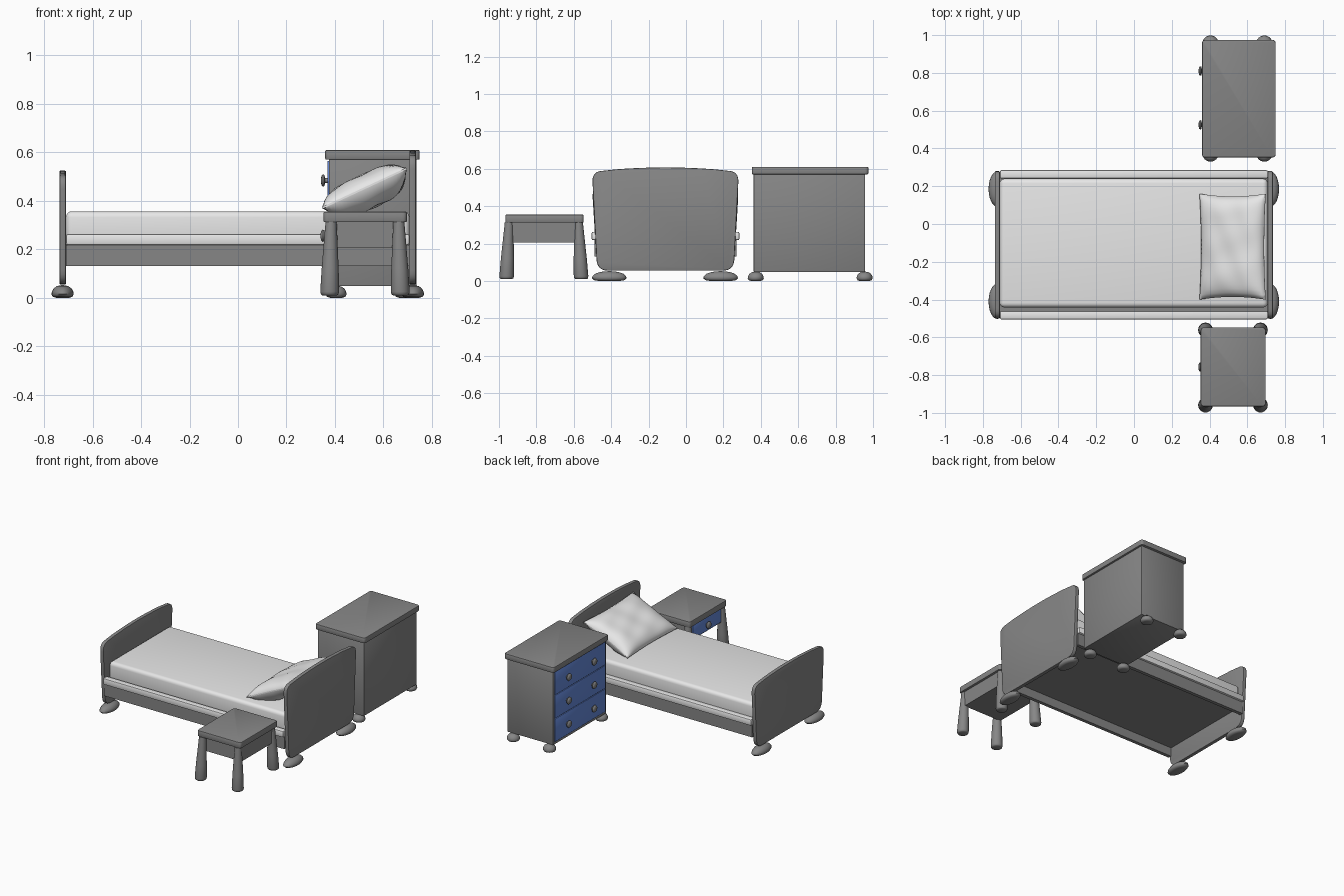
import bpy, bmesh, math
from mathutils import Vector, Matrix

cube = bpy.data.objects.get("Cube")
if cube:
    bpy.data.objects.remove(cube, do_unlink=True)


def material(name, rgb):
    m = bpy.data.materials.new(name)
    m.use_nodes = True
    m.diffuse_color = (*rgb, 1)
    m.node_tree.nodes["Principled BSDF"].inputs["Base Color"].default_value = (*rgb, 1)
    return m


GREY = material("grey wood", (0.24, 0.24, 0.24))
LINEN = material("pale linen", (0.8, 0.8, 0.8))
BLUE = material("blue drawer", (0.13, 0.25, 0.7))


def finish(name, bm, mat, bevel=0, segments=2, angle=35):
    bmesh.ops.recalc_face_normals(bm, faces=bm.faces)
    me = bpy.data.meshes.new(name)
    bm.to_mesh(me)
    bm.free()
    me.materials.append(mat)
    ob = bpy.data.objects.new(name, me)
    bpy.context.collection.objects.link(ob)
    bpy.ops.object.select_all(action='DESELECT')
    ob.select_set(True)
    bpy.context.view_layer.objects.active = ob
    if bevel:
        mod = ob.modifiers.new("soft edges", 'BEVEL')
        mod.width, mod.segments, mod.limit_method = bevel, segments, 'ANGLE'
        mod.angle_limit = math.radians(40)
        bpy.ops.object.modifier_apply(modifier=mod.name)
    bpy.ops.object.shade_smooth_by_angle(angle=math.radians(angle))
    return ob


def box(name, mat, x, y, z, bevel=0, segments=2):
    bm = bmesh.new()
    bmesh.ops.create_cube(bm, size=1)
    for v in bm.verts:
        v.co = [a + (b - a) * (c + 0.5) for (a, b), c in zip((x, y, z), v.co)]
    return finish(name, bm, mat, bevel, segments)


def rounded(corners, radius, steps=6):
    """Replace each corner of an outline by a smooth curve."""
    pts = []
    for i, c in enumerate(corners):
        c = Vector(c)
        a = c + (Vector(corners[i - 1]) - c).normalized() * radius
        b = c + (Vector(corners[(i + 1) % len(corners)]) - c).normalized() * radius
        for k in range(steps + 1):
            t = k / steps
            pts.append(a * (1 - t) ** 2 + c * 2 * t * (1 - t) + b * t * t)
    return pts


def prism(name, mat, outline, depth, bevel):
    """Extrude an outline of 3D points along the depth vector."""
    bm = bmesh.new()
    face = bm.faces.new([bm.verts.new(p) for p in outline])
    grown = bmesh.ops.extrude_face_region(bm, geom=[face])["geom"]
    bmesh.ops.translate(bm, vec=depth, verts=[g for g in grown if isinstance(g, bmesh.types.BMVert)])
    return finish(name, bm, mat, bevel)


def slab(name, x, y, z):
    plan = rounded([(x[0], y[0]), (x[1], y[0]), (x[1], y[1]), (x[0], y[1])], 0.02)
    return prism(name, GREY, [(p.x, p.y, z[0]) for p in plan], (0, 0, z[1] - z[0]), 0.005)


def lathe(name, mat, profile, matrix, sides=24):
    """Turn (radius, height) points about z, then place with the matrix."""
    bm = bmesh.new()
    rings = [[bm.verts.new((r * math.cos(math.tau * i / sides), r * math.sin(math.tau * i / sides), h))
              for i in range(sides)] for r, h in profile]
    for lo, hi in zip(rings, rings[1:]):
        for i in range(sides):
            j = (i + 1) % sides
            bm.faces.new((lo[i], lo[j], hi[j], hi[i]))
    bm.faces.new(rings[0])
    bm.faces.new(rings[-1])
    bm.transform(matrix)
    return finish(name, bm, mat, angle=50)


def knob(name, x, y, z):
    place = Matrix.Translation((x, y, z)) @ Matrix.Rotation(-math.pi / 2, 4, 'Y')
    lathe(name, GREY, [(0.01, 0), (0.01, 0.012), (0.023, 0.014), (0.025, 0.02), (0.021, 0.026), (0.008, 0.029)],
          place)


BUN = [(0.6, 0), (0.88, 0.08), (1, 0.28), (0.96, 0.5), (0.8, 0.75), (0.5, 0.93), (0.1, 1)]


def bun_foot(name, x, y, rx, ry, height):
    lathe(name, GREY, BUN, Matrix.Translation((x, y, 0)) @ Matrix.Diagonal((rx, ry, height, 1)))


# Bed end boards: tapered panels with an arched top, on oval feet
MID = -0.11


def end_board(name, x0, x1, top):
    low, high, shoulder = 0.365, 0.393, top - 0.018
    sides = rounded([(-high, shoulder), (-low, 0.055), (low, 0.055), (high, shoulder)], 0.06)
    arch = [Vector((0.33 - 0.066 * i, top - 0.016 * (1 - 0.2 * i) ** 2)) for i in range(11)]
    # drop the straight closing edge's middle and follow the arch instead
    outline = sides + arch[1:-1]
    prism(name, GREY, [(x0, MID + p.x, p.y) for p in outline], (x1 - x0, 0, 0), 0.005)


end_board("headboard", 0.707, 0.735, 0.607)
end_board("footboard", -0.737, -0.71, 0.525)
for end, x in (("head", 0.722), ("foot", -0.724)):
    for side, y in (("right", -0.41), ("left", 0.185)):
        bun_foot(f"bed_{end}_{side}_foot", x, y, 0.046, 0.093, 0.052)

# Bed frame, padded side strips and mattress
LENGTH = (-0.71, 0.708)
for side, s in (("right", -1), ("left", 1)):
    def span(a, b):
        return sorted((MID + s * a, MID + s * b))
    box(f"{side}_rail", GREY, LENGTH, span(0.355, 0.38), (0.132, 0.218))
    box(f"{side}_padded_strip", LINEN, LENGTH, span(0.35, 0.395), (0.218, 0.263), 0.008)
box("bed_base", GREY, LENGTH, (MID - 0.357, MID + 0.357), (0.195, 0.222))
box("mattress", LINEN, LENGTH, (-0.442, 0.24), (0.222, 0.357), 0.025, 4)


# Pillow: pinched cushion leaning on the headboard
def pillow():
    bm = bmesh.new()
    bmesh.ops.create_cube(bm, size=2)
    bmesh.ops.subdivide_edges(bm, edges=bm.edges[:], cuts=23, use_grid_fill=True)
    for v in bm.verts:
        u, w, h = v.co
        puff = max(0, (1 - u ** 4) * (1 - w ** 6)) ** 0.75
        crease = 1 + 0.08 * math.sin(7 * w + 3 * u) * math.cos(5 * u - 2 * w)
        thick = (0.05 if h > 0 else 0.082) * puff * crease + 0.004
        # sides draw inward between the pointed corners
        v.co = (u * 0.192 * (1 - 0.05 * (1 - w * w)), w * 0.28 * (1 - 0.05 * (1 - u * u)), h * thick)
    bm.transform(Matrix.Translation((0.522, -0.12, 0.452)) @ Matrix.Rotation(-math.radians(25), 4, 'Y'))
    finish("pillow", bm, LINEN, angle=70)


pillow()

# Chest of drawers, drawers facing the foot of the bed
box("chest_body", GREY, (0.375, 0.737), (0.362, 0.957), (0.048, 0.572), 0.004)
slab("chest_top", (0.36, 0.75), (0.352, 0.975), (0.57, 0.61))
for x in (0.405, 0.69):
    for y in (0.373, 0.955):
        bun_foot("chest_foot", x, y, 0.043, 0.043, 0.05)
for row in range(3):
    z = 0.068 + row * 0.167
    box(f"chest_drawer_{row + 1}", BLUE, (0.369, 0.376), (0.374, 0.945), (z, z + 0.163), 0.002)
    for y in (0.525, 0.81):
        knob(f"chest_knob_{row + 1}", 0.371, y, z + 0.082)

# Nightstand: top, drawer case and splayed legs that thicken downward
slab("nightstand_top", (0.353, 0.697), (-0.966, -0.547), (0.312, 0.355))
box("nightstand_case", GREY, (0.372, 0.68), (-0.93, -0.585), (0.205, 0.314))
box("nightstand_drawer", BLUE, (0.366, 0.373), (-0.915, -0.6), (0.21, 0.308), 0.002)
knob("nightstand_knob", 0.37, -0.757, 0.256)
LEG = [(0.03, 0.01), (0.036, 0.014), (0.039, 0.025), (0.035, 0.12), (0.023, 0.313)]
for sx in (-1, 1):
    for sy in (-1, 1):
        lean = Matrix.Identity(4)
        lean[0][2], lean[1][2] = -sx * 0.02, -sy * 0.045
        lathe("nightstand_leg", GREY, LEG,
              Matrix.Translation((0.524 + sx * 0.146, -0.76 + sy * 0.2, 0)) @ lean)
